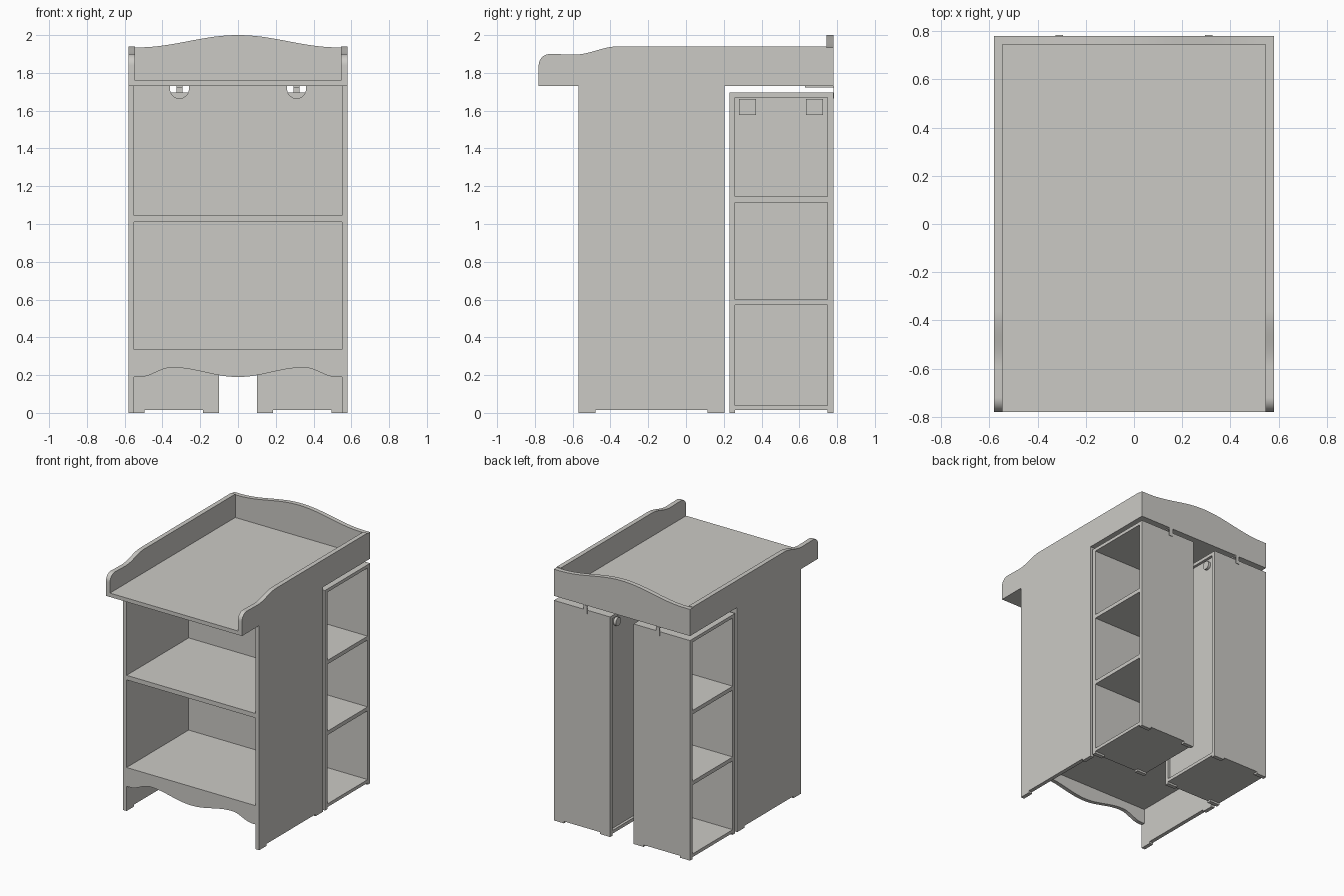
import bpy
import bmesh
import math

cube = bpy.data.objects.get("Cube")
if cube:
    bpy.data.objects.remove(cube, do_unlink=True)

paint = bpy.data.materials.new("warm_grey_paint")
paint.use_nodes = True
colour = (0.6, 0.59, 0.56, 1)
paint.diffuse_color = colour
paint.node_tree.nodes["Principled BSDF"].inputs["Base Color"].default_value = colour


def prism(name, outline, axis, start, end):
    """Extrude a 2D outline along one axis."""
    place = {"x": lambda p, d: (d, p[0], p[1]),
             "y": lambda p, d: (p[0], d, p[1]),
             "z": lambda p, d: (p[0], p[1], d)}[axis]
    bm = bmesh.new()
    near = [bm.verts.new(place(p, start)) for p in outline]
    far = [bm.verts.new(place(p, end)) for p in outline]
    bm.faces.new(near)
    bm.faces.new(far[::-1])
    n = len(outline)
    for i in range(n):
        j = (i + 1) % n
        bm.faces.new((near[i], far[i], far[j], near[j]))
    bmesh.ops.recalc_face_normals(bm, faces=bm.faces)
    mesh = bpy.data.meshes.new(name)
    bm.to_mesh(mesh)
    bm.free()
    mesh.materials.append(paint)
    obj = bpy.data.objects.new(name, mesh)
    bpy.context.collection.objects.link(obj)
    return obj


def box(name, x0, x1, y0, y1, z0, z1):
    return prism(name, [(x0, y0), (x1, y0), (x1, y1), (x0, y1)], "z", z0, z1)


def smooth(obj):
    bpy.ops.object.select_all(action="DESELECT")
    obj.select_set(True)
    bpy.context.view_layer.objects.active = obj
    bpy.ops.object.shade_smooth_by_angle(angle=math.radians(30))


def footed(a, b, top, foot):
    """Panel outline with a shallow notch that leaves two feet."""
    f = math.copysign(foot, b - a)
    lift = 0.015
    return [(a, 0), (a + f, 0), (a + f, lift), (b - f, lift),
            (b - f, 0), (b, 0), (b, top), (a, top)]


def ease(a, b, t):
    return a + (b - a) * (1 - math.cos(math.pi * t)) / 2


def steps(n):
    return [i / n for i in range(n + 1)]


W, T = 0.58, 0.03          # half width, board thickness
IN = W - T
FRONT, BACK = -0.57, 0.205
TRAY = 1.73

# Cabinet sides
for s, side in ((1, "left"), (-1, "right")):
    prism(side + "_cabinet_side", footed(FRONT, BACK, TRAY, 0.09), "x", s * IN, s * W)

# Cabinet shelves
box("bottom_shelf", -IN, IN, FRONT + T, BACK - 0.02, 0.305, 0.335)
box("middle_shelf", -IN, IN, FRONT, BACK - 0.02, 1.01, 1.045)


# Scalloped apron under the bottom shelf
def apron_height(x):
    x = abs(x)
    if x < 0.35:
        return ease(0.19, 0.24, x / 0.35)
    return ease(0.24, 0.19, min((x - 0.35) / 0.17, 1))


curve = [(x, apron_height(x)) for x in (-IN + 2 * IN * t for t in steps(56))]
smooth(prism("apron", curve + [(IN, 0.335), (-IN, 0.335)], "y", FRONT, FRONT + T))

# Cabinet back with two half-round notches at the top
top_edge = [(-IN, TRAY)]
for cx in (-0.31, 0.31):
    top_edge += [(cx - 0.05, TRAY)]
    top_edge += [(cx - 0.05 * math.cos(math.pi * t), 1.715 - 0.05 * math.sin(math.pi * t))
                 for t in steps(20)]
    top_edge += [(cx + 0.05, TRAY)]
top_edge += [(IN, TRAY), (IN, 0.305), (-IN, 0.305)]
prism("cabinet_back", top_edge, "y", BACK - 0.02, BACK)

# Tray base
END = 0.78
box("tray_base", -W, W, -END, END, TRAY, 1.76)

# Tray side rails: rounded nose, low front, rise towards the back
R = 0.06
rail = [(-END, 1.76)]
rail += [(-END + R - R * math.cos(t * math.pi / 2), 1.9 - R + R * math.sin(t * math.pi / 2))
         for t in steps(10)]
rail += [(-0.59 + 0.23 * t, ease(1.897, 1.94, t)) for t in steps(16)]
rail += [(END - 0.035, 1.94), (END - 0.035, 1.76)]
for s, side in ((1, "left"), (-1, "right")):
    smooth(prism(side + "_tray_rail", rail, "x", s * (W - 0.035), s * W))

# Arched tray back
arch = [(-W, 1.76), (-W, 1.935)]
arch += [(x, ease(2.0, 1.935, abs(x) / 0.53)) for x in (-0.53 + 1.06 * t for t in steps(40))]
arch += [(W, 1.935), (W, 1.76)]
smooth(prism("tray_back", arch, "y", END - 0.035, END))

# Two narrow shelf towers behind the cabinet, open to the outside
Y0, Y1, TOP, INNER = 0.23, 0.78, 1.695, 0.1
for s, side in ((1, "left"), (-1, "right")):
    for y, part in ((Y0, "front"), (Y1 - T, "rear")):
        prism(f"{side}_tower_{part}_panel", footed(s * INNER, s * W, TOP, 0.085), "y", y, y + T)
    for z0, z1, x, part in ((0.015, 0.04, INNER, "bottom"), (1.67, TOP, INNER, "top"),
                            (0.57, 0.6, 0.135, "lower_shelf"),
                            (1.115, 1.145, 0.135, "upper_shelf")):
        box(f"{side}_tower_{part}", s * x, s * W, Y0 + T, Y1 - T, z0, z1)
    box(side + "_tower_recessed_back", s * 0.12, s * 0.135, Y0 + T, Y1 - T, 0.04, 1.67)

    # Round fittings on the recessed back, with square plates inside
    for cy in (0.325, 0.68):
        ring = [(cy + 0.032 * math.cos(2 * math.pi * t), 1.62 + 0.032 * math.sin(2 * math.pi * t))
                for t in steps(24)[:-1]]
        smooth(prism(side + "_round_fitting", ring, "x", s * 0.1, s * 0.12))
        box(side + "_square_plate", s * 0.135, s * 0.15, cy - 0.045, cy + 0.045, 1.577, 1.662)

    # Bracket from tray to tower
    cx = s * 0.31
    box(side + "_bracket_plate", cx - 0.015, cx + 0.015, 0.63, END, 1.722, TRAY)
    box(side + "_bracket_tab", cx - 0.015, cx + 0.015, END, END + 0.004, 1.665, TRAY)
